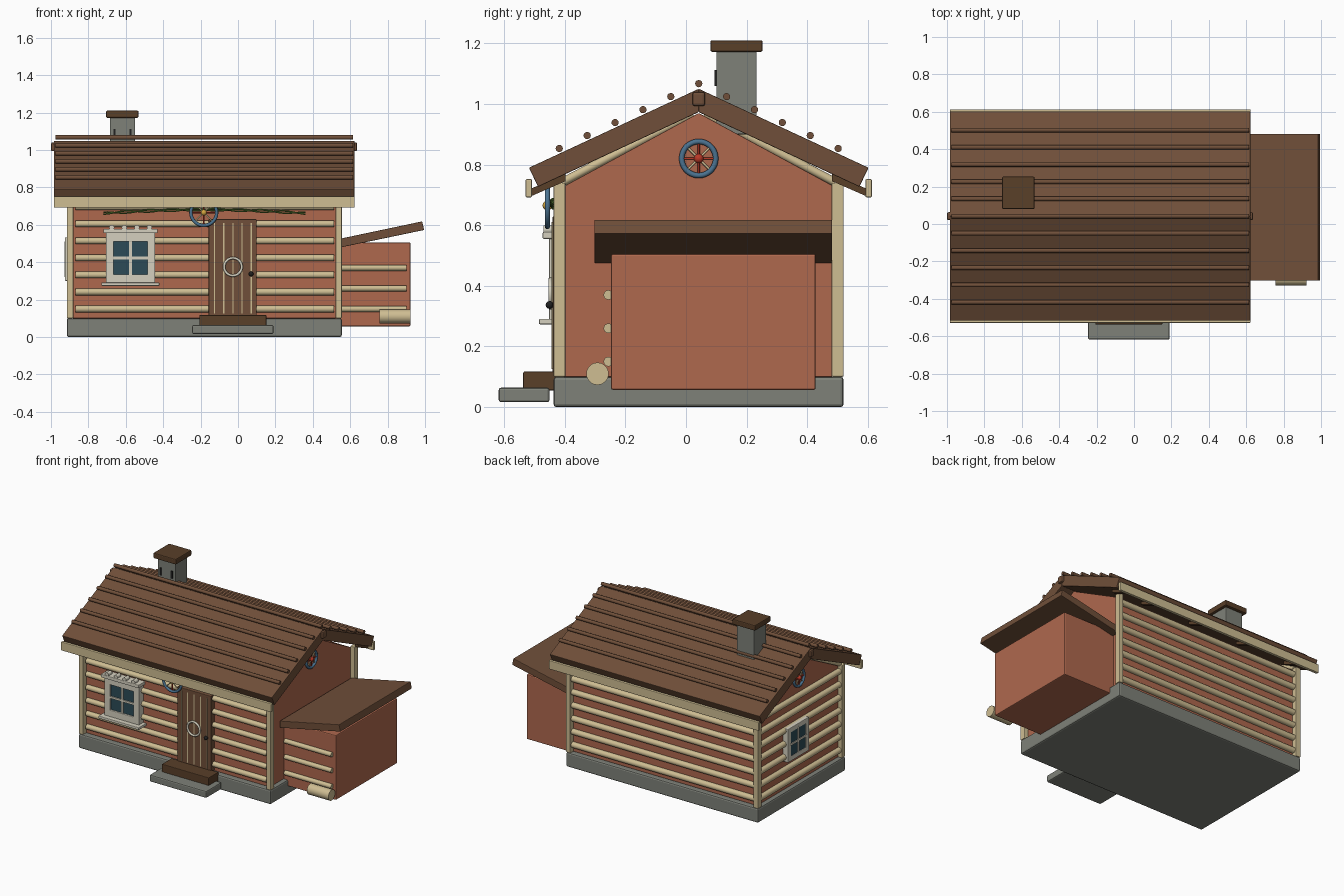
import bpy, bmesh, math
from mathutils import Vector

if "Cube" in bpy.data.objects:
    bpy.data.objects.remove(bpy.data.objects["Cube"])

def mat(name, r, g, b):
    m = bpy.data.materials.new(name)
    m.diffuse_color = (r, g, b, 1)
    m.use_nodes = True
    m.node_tree.nodes["Principled BSDF"].inputs["Base Color"].default_value = m.diffuse_color
    return m

RED = mat("red_wall", .43, .14, .076)
CREAM = mat("pale_wood", .62, .51, .29)
BROWN = mat("brown_wood", .16, .078, .041)
DARK = mat("dark_brown", .10, .05, .022)
STONE = mat("stone", .21, .22, .19)
WHITE = mat("white_trim", .66, .63, .52)
GLASS = mat("glass", .025, .07, .095)
BLUE = mat("blue_paint", .07, .17, .28)
GOLD = mat("gold", .65, .38, .05)
CRIMSON = mat("crimson", .5, .04, .02)
GREEN = mat("green", .09, .19, .03)
BLACK = mat("black_iron", .015, .015, .015)

def finish(name, bm, m, bevel=0, smooth=False):
    bmesh.ops.recalc_face_normals(bm, faces=bm.faces)
    me = bpy.data.meshes.new(name)
    bm.to_mesh(me)
    bm.free()
    o = bpy.data.objects.new(name, me)
    bpy.context.collection.objects.link(o)
    me.materials.append(m)
    if bevel:
        b = o.modifiers.new("bevel", "BEVEL")
        b.width, b.segments = bevel, 2
    if smooth:
        for p in me.polygons:
            p.use_smooth = len(p.vertices) == 4
    return o

def box(name, x, y, z, m, bevel=.004):
    bm = bmesh.new()
    bmesh.ops.create_cube(bm, size=1)
    for v in bm.verts:
        v.co = [a[0] + (c + .5) * (a[1] - a[0]) for a, c in zip((x, y, z), v.co)]
    return finish(name, bm, m, bevel)

def prism(name, pts, axis, a, b, m, bevel=.003):
    """Extrude a profile: axis 0 takes (y, z) points, axis 1 takes (x, z)."""
    bm = bmesh.new()
    at = lambda p, t: (t, p[0], p[1]) if axis == 0 else (p[0], t, p[1])
    f = bm.faces.new([bm.verts.new(at(p, a)) for p in pts])
    r = bmesh.ops.extrude_face_region(bm, geom=[f])
    d = (b - a, 0, 0) if axis == 0 else (0, b - a, 0)
    bmesh.ops.translate(bm, vec=d, verts=[g for g in r["geom"] if isinstance(g, bmesh.types.BMVert)])
    return finish(name, bm, m, bevel)

def rod(name, p, q, r, m, seg=16):
    p, q = Vector(p), Vector(q)
    bm = bmesh.new()
    bmesh.ops.create_cone(bm, cap_ends=True, segments=seg, radius1=r, radius2=r, depth=(q - p).length)
    o = finish(name, bm, m, smooth=True)
    o.location = (p + q) / 2
    o.rotation_euler = (q - p).to_track_quat('Z', 'Y').to_euler()
    return o

def ball(name, c, r, m):
    bm = bmesh.new()
    bmesh.ops.create_uvsphere(bm, u_segments=16, v_segments=10, radius=r)
    o = finish(name, bm, m)
    o.data.shade_smooth()
    o.location = c

def ring(name, c, R, r, m, side):
    bpy.ops.mesh.primitive_torus_add(location=c, major_radius=R, minor_radius=r, major_segments=36, minor_segments=10,
                                     rotation=(0, math.pi / 2, 0) if side else (math.pi / 2, 0, 0))
    o = bpy.context.object
    o.name = name
    o.data.materials.append(m)
    o.data.shade_smooth()

def wheel(name, c, R, hub, side):
    ring(name + "_rim", c, R, .009, BLUE, side)
    c = Vector(c)
    for i in range(8):
        a = i * math.pi / 4
        u, w = math.cos(a), math.sin(a)
        d = Vector((0, u, w)) if side else Vector((u, 0, w))
        rod(name + "_spoke", c + d * .01, c + d * R, .004, CREAM if i % 2 else CRIMSON, 8)
    ball(name + "_hub", c, .016, hub)

# Foundation, walls, gables
C = .042
box("foundation", (-.915, .555), (-.437, .52), (0, .1), STONE, .01)
prism("walls", [(-.4, .1), (.485, .1), (.485, .73), (C, .97), (-.4, .73)], 0, -.885, .525, RED)
for x in ((-.915, -.88), (.522, .555)):
    for y in ((-.437, -.398), (.48, .52)):
        box("corner_post", x, y, (.1, .74), CREAM)

# Wall logs on front, back and left
for i in range(7):
    z = .15 + i * .091
    rod("front_log", (-.87, -.408, z), (.513, -.408, z), .018, CREAM)
    rod("back_log", (-.885, .492, z), (.525, .492, z), .02, CREAM)
    rod("left_log", (-.892, -.4, z), (-.892, .485, z), .02, CREAM)

# Main roof, eaves boards, rafters and battens
def top(d):
    return 1.05 - .465 * d
for s in (-1, 1):
    Y = lambda d: C + s * d
    prism("roof_slope", [(Y(0), top(0)), (Y(.56), top(.56)), (Y(.53), top(.56) - .063), (Y(0), .973)],
          0, -.985, .622, BROWN)
    box("eaves_board", (-.985, .623), sorted((Y(.55), Y(.571))), (.692, .752), CREAM)
    rod("gable_trim", (-.89, Y(.45), .742), (-.89, Y(.02), .968), .014, CREAM)
    for i in range(5):
        d = .092 * (i + 1)
        rod("roof_batten", (-.975, Y(d), top(d) + .017), (.615, Y(d), top(d) + .017), .012, BROWN, 12)
    for i in range(5):
        x = -.82 + i * .385 if i < 4 else .57
        prism("rafter", [(Y(.44), .77), (Y(.55), .722), (Y(.55), .697), (Y(.44), .745)], 0, x - .012, x + .012, DARK, 0)
rod("ridge_batten", (-.975, C, 1.067), (.615, C, 1.067), .012, BROWN, 12)
box("ridge_beam", (-1, .637), (C - .021, C + .021), (.993, 1.04), BROWN, .008)

# Chimney
box("chimney", (-.685, -.55), (.1, .233), (.9, 1.175), STONE)
box("chimney_cap", (-.705, -.532), (.08, .253), (1.172, 1.21), DARK, .006)
for x in (-.66, -.575):
    box("chimney_slot", (x - .006, x + .006), (.094, .11), (1.06, 1.112), BLACK, 0)

# Front window
X = -.575
box("window_glass", (X - .1, X + .1), (-.44, -.40), (.325, .525), GLASS, 0)
for s in (-1, 1):
    box("window_jamb", sorted((X + s * .09, X + s * .132)), (-.452, -.4), (.285, .56), WHITE)
box("window_head", (X - .132, X + .132), (-.452, -.4), (.51, .56), WHITE)
box("window_foot", (X - .132, X + .132), (-.452, -.4), (.287, .335), WHITE)
box("window_sill", (X - .155, X + .155), (-.485, -.4), (.273, .291), WHITE)
box("window_cornice", (X - .145, X + .145), (-.473, -.4), (.555, .578), WHITE)
for i in range(4):
    x = X - .1 + i * .067
    rod("cornice_peg", (x, -.47, .585), (x, -.43, .585), .014, WHITE)
box("window_mullion", (X - .007, X + .007), (-.448, -.43), (.33, .515), WHITE, 0)
box("window_transom", (X - .092, X + .092), (-.448, -.43), (.415, .429), WHITE, 0)

# Left window
W = .09
box("side_window_glass", (-.922, -.885), (W - .085, W + .085), (.33, .5), GLASS, 0)
for s in (-1, 1):
    box("side_window_jamb", (-.925, -.88), sorted((W + s * .08, W + s * .115)), (.3, .53), WHITE)
for z in (.3, .498):
    box("side_window_rail", (-.925, -.88), (W - .115, W + .115), (z, z + .034), WHITE)
box("side_window_mullion", (-.927, -.9), (W - .007, W + .007), (.32, .51), WHITE, 0)
box("side_window_transom", (-.927, -.9), (W - .09, W + .09), (.408, .422), WHITE, 0)

# Door, hanging ring, knob and steps
box("door", (-.157, .1), (-.44, -.39), (.1, .63), BROWN)
for i in range(5):
    x = -.125 + i * .049
    box("door_strip", (x - .003, x + .003), (-.443, -.43), (.125, .61), CREAM, 0)
ring("door_ring", (-.027, -.447, .375), .047, .007, WHITE, False)
ball("door_knob", (.07, -.45, .337), .013, BLACK)
box("upper_step", (-.207, .152), (-.537, -.43), (.055, .117), DARK)
box("lower_step", (-.245, .19), (-.618, -.45), (.016, .064), STONE, .008)

# Decorative wheels and garland
wheel("door_wheel", (-.183, -.457, .665), .069, GOLD, False)
wheel("right_gable_wheel", (.533, C, .82), .056, CRIMSON, True)
wheel("left_gable_wheel", (-.895, C, .82), .056, CRIMSON, True)
for k in range(2):
    cu = bpy.data.curves.new("garland", 'CURVE')
    cu.dimensions = '3D'
    cu.bevel_depth, cu.bevel_resolution = .004, 2
    sp = cu.splines.new('POLY')
    sp.points.add(48)
    for i, p in enumerate(sp.points):
        t = i / 48
        a = t * 28 + k * math.pi
        p.co = (-.72 + 1.08 * t, -.44 + .005 * math.sin(a), .662 + .018 * math.sin(math.pi * t) + .006 * math.cos(a), 1)
    o = bpy.data.objects.new("garland", cu)
    cu.materials.append(GREEN)
    bpy.context.collection.objects.link(o)

# Side shed with lean-to roof and firewood
box("shed", (.5, .922), (-.247, .428), (.057, .505), RED, .006)
for z in (.15, .26, .37):
    rod("shed_log", (.54, -.256, z), (.9, -.256, z), .016, CREAM)
prism("shed_roof", [(.53, .475), (.995, .572), (.985, .618), (.53, .522)], 1, -.302, .482, BROWN)
rod("firewood_log", (.757, -.292, .11), (.922, -.292, .11), .037, CREAM, 20)
